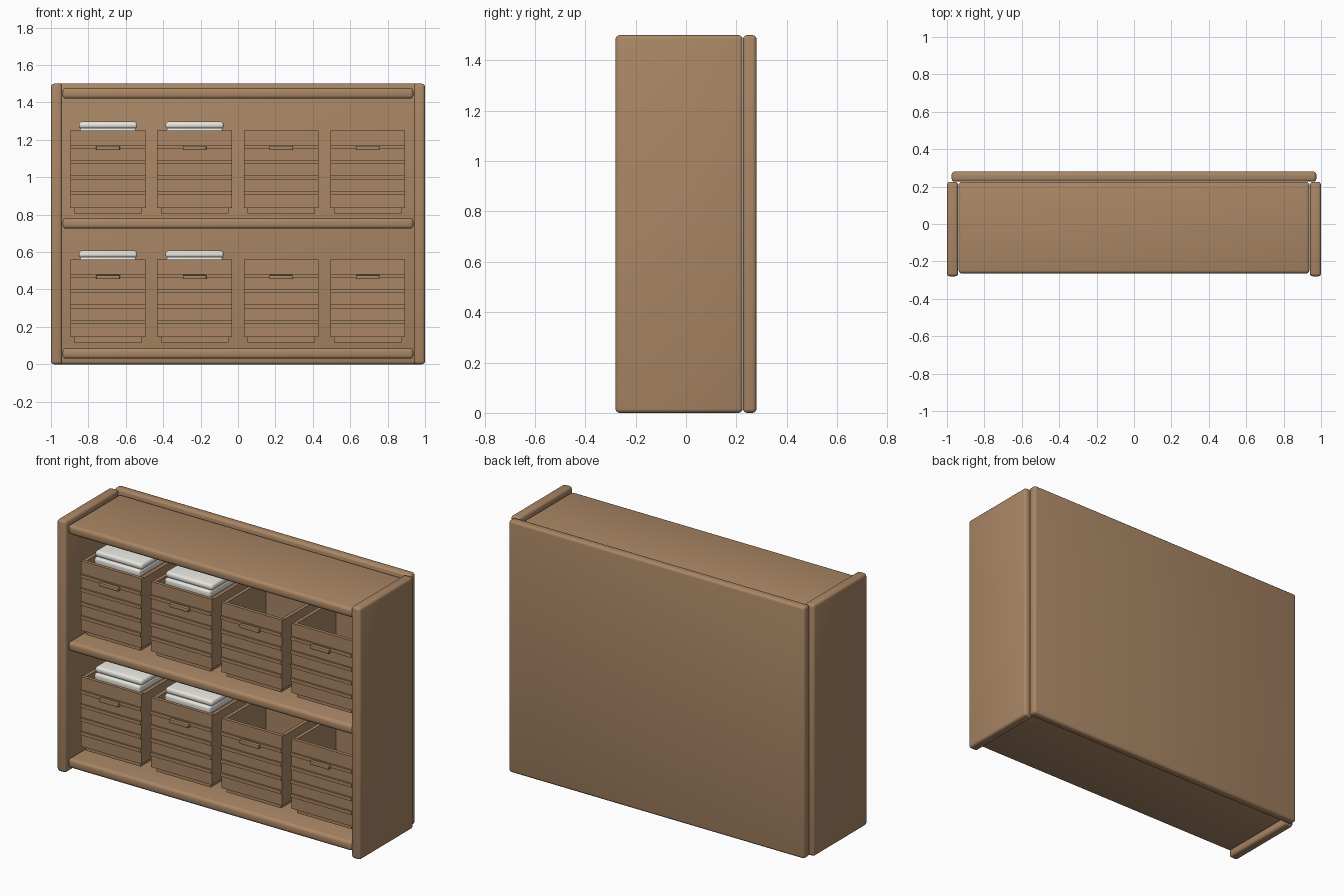
import bpy

cube = bpy.data.objects.get("Cube")
if cube:
    bpy.data.objects.remove(cube, do_unlink=True)


def material(name, color):
    m = bpy.data.materials.new(name)
    m.use_nodes = True
    m.diffuse_color = color
    m.node_tree.nodes["Principled BSDF"].inputs["Base Color"].default_value = color
    return m


wood = material("warm wood", (0.40, 0.24, 0.13, 1))
cloth = material("off white cloth", (0.85, 0.84, 0.78, 1))


def box(name, x, y, z, mat=wood, bevel=0.0, segments=3):
    """Box from (low, high) ranges, with optional rounded edges."""
    spans = (x, y, z)
    bpy.ops.mesh.primitive_cube_add(size=1, location=[(a + b) / 2 for a, b in spans])
    ob = bpy.context.object
    ob.name = name
    ob.scale = [b - a for a, b in spans]
    bpy.ops.object.transform_apply(location=False, rotation=False, scale=True)
    ob.data.materials.append(mat)
    if bevel:
        mod = ob.modifiers.new("rounded edges", "BEVEL")
        mod.width = bevel
        mod.segments = segments
        bpy.ops.object.modifier_apply(modifier=mod.name)
        bpy.ops.object.shade_smooth_by_angle()
    return ob


# Cabinet shell
box("right_side_panel", (-1, -0.94), (-0.28, 0.225), (0, 1.5), bevel=0.016)
box("left_side_panel", (0.94, 1), (-0.28, 0.225), (0, 1.5), bevel=0.016)
box("back_panel", (-0.975, 0.975), (0.226, 0.28), (0, 1.5), bevel=0.016)
for name, z in (("bottom", 0.03), ("middle", 0.725), ("top", 1.42)):
    box(name + "_shelf", (-0.938, 0.938), (-0.265, 0.225), (z, z + 0.056), bevel=0.018)


def basket(label, cx, z, filled):
    """Open slatted bin, with a folded towel when filled."""
    half, front, back, top, wall = 0.2, -0.2, 0.21, z + 0.415, 0.02
    x = (cx - half, cx + half)
    box(label + "_foot", (x[0] + 0.02, x[1] - 0.02), (front + 0.02, back - 0.02), (z - 0.028, z))
    box(label + "_floor", x, (front, back), (z, z + wall))
    box(label + "_front", x, (front, front + wall), (z + wall, top))
    box(label + "_back", x, (back - wall, back), (z + wall, top))
    sides = (front + wall, back - wall)
    box(label + "_right_wall", (x[0], x[0] + wall), sides, (z + wall, top - 0.004))
    box(label + "_left_wall", (x[1] - wall, x[1]), sides, (z + wall, top - 0.004))
    # Raised ribs and handle on the front
    for i in range(1, 5):
        rib = z + i * 0.082
        box(label + "_rib", x, (front - 0.01, front), (rib - 0.01, rib + 0.01))
    box(label + "_handle", (cx - 0.063, cx + 0.063), (front - 0.028, front),
        (top - 0.105, top - 0.083), bevel=0.004, segments=2)
    if filled:
        box(label + "_towel_lower", (cx - 0.15, cx + 0.15), (-0.15, 0.13),
            (top - 0.03, top + 0.014), cloth, 0.012)
        box(label + "_towel_upper", (cx - 0.156, cx + 0.156), (-0.135, 0.13),
            (top + 0.01, top + 0.047), cloth, 0.015)


for row, z in (("lower", 0.145), ("upper", 0.835)):
    for i in range(4):
        basket(f"{row}_basket_{i + 1}", -0.695 + i * 0.463, z, i < 2)
